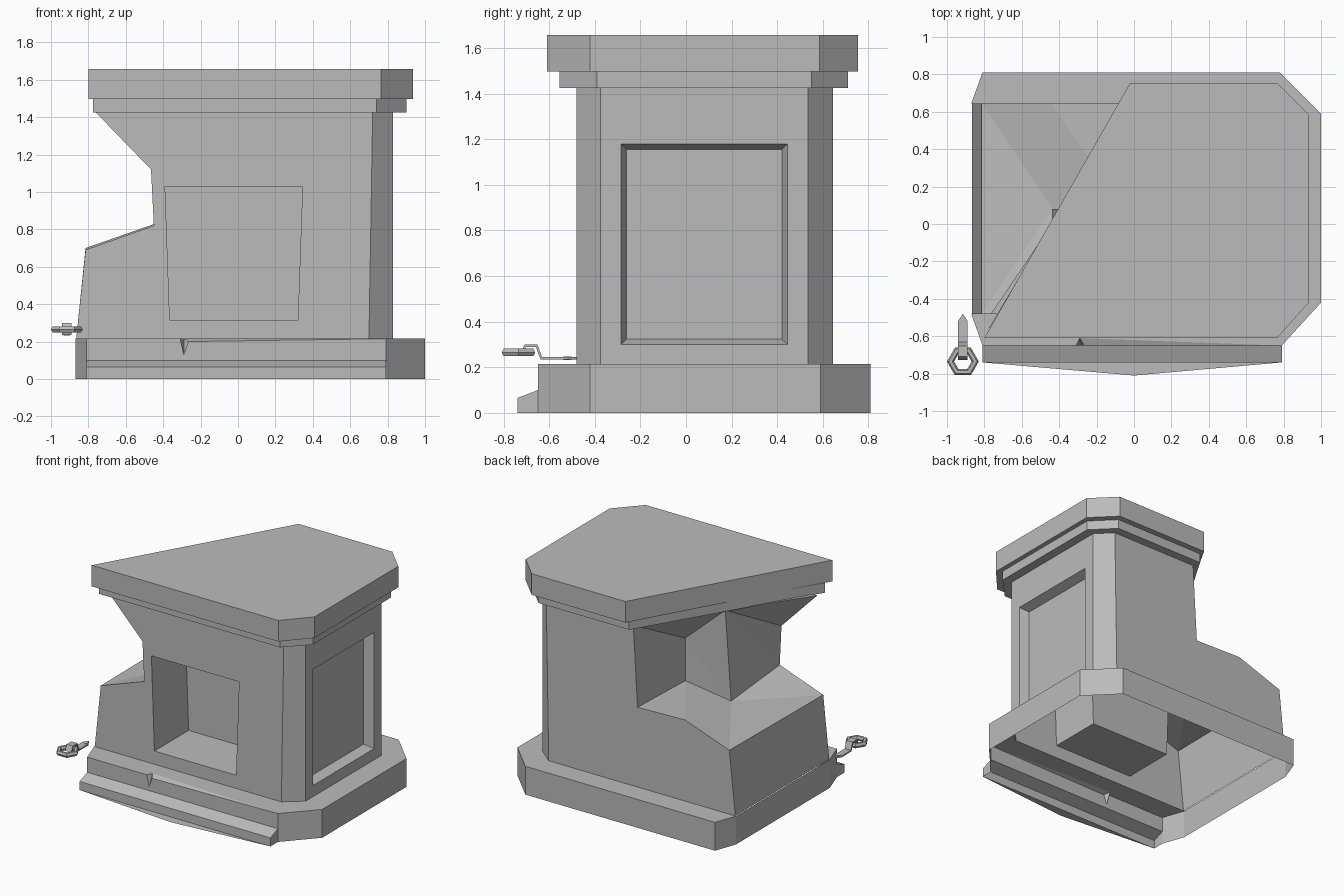
import bpy
import bmesh
from mathutils import Vector

default_cube = bpy.data.objects.get("Cube")
if default_cube:
    bpy.data.objects.remove(default_cube, do_unlink=True)

stone = bpy.data.materials.new("grey_stone")
stone.use_nodes = True
GREY = (0.5, 0.5, 0.5, 1.0)
stone.diffuse_color = GREY
stone.node_tree.nodes["Principled BSDF"].inputs["Base Color"].default_value = GREY


def build(name, faces):
    """Make a flat shaded object from faces given as lists of points."""
    bm = bmesh.new()
    for points in faces:
        bm.faces.new([bm.verts.new(p) for p in points])
    bmesh.ops.remove_doubles(bm, verts=bm.verts, dist=0.0005)
    bmesh.ops.recalc_face_normals(bm, faces=bm.faces)
    mesh = bpy.data.meshes.new(name)
    bm.to_mesh(mesh)
    bm.free()
    mesh.materials.append(stone)
    obj = bpy.data.objects.new(name, mesh)
    bpy.context.collection.objects.link(obj)
    return obj


def loft(bottom, top):
    """Side quads and end caps between two matching loops."""
    count = len(bottom)
    sides = [[bottom[i], bottom[(i + 1) % count], top[(i + 1) % count], top[i]]
             for i in range(count)]
    return sides + [bottom, top]


def at_height(outline, z):
    return [(x, y, z) for x, y in outline]


def apply_modifier(obj, modifier):
    bpy.context.view_layer.objects.active = obj
    bpy.ops.object.modifier_apply(modifier=modifier.name)


def carve(target, cutter):
    modifier = target.modifiers.new("recess", "BOOLEAN")
    modifier.operation = "DIFFERENCE"
    modifier.solver = "EXACT"
    modifier.object = cutter
    apply_modifier(target, modifier)
    bpy.data.objects.remove(cutter, do_unlink=True)


# Shared levels and planes of the pedestal body
FRONT, BACK = -0.48, 0.645
FLOOR, NECK = 0.215, 1.43
LEFT = -0.865

# Body corners, from the front left round to the back
front_low, front_top = (0.7, FRONT, FLOOR), (0.72, FRONT, NECK)
chamfer = [(0.83, -0.375), (0.83, 0.535)]
side_low, side_top = at_height(chamfer, FLOOR), at_height(chamfer, NECK)
back_low, back_top = (0.7, BACK, FLOOR), (0.72, BACK, NECK)
left_front, left_back = (LEFT, FRONT, FLOOR), (LEFT, BACK, FLOOR)

# Corners of the broken left side
ledge_front, ledge_back = (-0.815, FRONT, 0.69), (-0.815, BACK, 0.7)
waist_front, overhang_front = (-0.45, FRONT, 0.82), (-0.465, FRONT, 1.12)
ledge_mid, waist_back = (-0.443, BACK, 0.83), (-0.045, BACK, 0.82)
rim_front, rim_mid, rim_back = (-0.765, FRONT, NECK), (-0.385, 0.08, NECK), (-0.01, BACK, NECK)
inner_low, inner_top = (-0.055, 0.085, 0.81), (-0.05, 0.08, 1.13)
ridge_low = (-0.435, 0.08, 0.755)

body = build("broken_body", [
    # outer walls
    [left_front, front_low, front_top, rim_front, overhang_front, waist_front, ledge_front],
    [front_low, side_low[0], side_top[0], front_top],
    [*side_low, *reversed(side_top)],
    [side_low[1], back_low, back_top, side_top[1]],
    [back_low, left_back, ledge_back, ledge_mid, waist_back, rim_back, back_top],
    [left_back, left_front, ledge_front, ledge_back],
    # top and floor
    [front_top, *side_top, back_top, rim_back, rim_mid, rim_front],
    [left_front, front_low, *side_low, back_low, left_back],
    # broken faces
    [rim_back, rim_mid, inner_top],
    [rim_back, inner_top, inner_low], [rim_back, inner_low, waist_back],
    [inner_top, rim_mid, ridge_low], [inner_top, ridge_low, inner_low],
    [rim_mid, rim_front, overhang_front],
    [rim_mid, overhang_front, waist_front], [rim_mid, waist_front, ridge_low],
    # ledge
    [waist_back, inner_low, ledge_mid],
    [ledge_mid, inner_low, ridge_low], [ledge_mid, ridge_low, ledge_back],
    [ledge_back, ridge_low, ledge_front],
    [ledge_front, ridge_low, waist_front],
])

# Deep niche in the front
niche = [(-0.365, 0.315), (0.32, 0.315), (0.345, 1.03), (-0.39, 1.03)]
carve(body, build("niche_cutter", loft([(x, FRONT - 0.1, z) for x, z in niche],
                                       [(x, -0.07, z) for x, z in niche])))


# Bevelled panel in the side
def panel_loop(x, inset):
    low, high = 0.3 + inset, 1.18 - inset
    near, far = -0.285 + inset, 0.445 - inset
    return [(x, near, low), (x, far, low), (x, far, high), (x, near, high)]


carve(body, build("panel_cutter", loft(panel_loop(0.9, -0.025), panel_loop(0.76, 0.025))))

# The body is hollow underneath
bm = bmesh.new()
bm.from_mesh(body.data)
floor_faces = [f for f in bm.faces if f.calc_center_median().z < FLOOR + 0.01]
bmesh.ops.delete(bm, geom=floor_faces, context="FACES")
bm.to_mesh(body.data)
bm.free()

# Base: a hollow skirt with a flat rim around the body
skirt = [(-0.87, FRONT), (-0.81, -0.65), (0.79, -0.65), (1, -0.42),
         (1, 0.59), (0.78, 0.81), (-0.81, 0.81), (-0.87, BACK)]
low, high = at_height(skirt, 0), at_height(skirt, FLOOR)
foot = [front_low, *side_low, back_low]
walls = [[low[i - 1], low[i], high[i], high[i - 1]] for i in range(8) if i != 2]
rims = [[foot[i], high[i + 2], high[i + 3], foot[i + 1]] for i in range(3)]
rims.append([back_low, high[5], high[6], high[7]])

# Front of the base, with a small wedge-shaped crack
crack_left, crack_right = (-0.31, -0.65, FLOOR), (-0.265, -0.65, 0.2)
crack_tip, crack_back = (-0.29, -0.65, 0.13), (-0.29, -0.61, FLOOR)
step_top = [(x, -0.65, 0.1) for x in (-0.81, 0.79)]
base_front = [
    [step_top[0], crack_tip, crack_left, high[1]],
    [step_top[0], step_top[1], high[2], crack_right, crack_tip],
    [crack_left, crack_tip, crack_back],
    [crack_right, crack_tip, crack_back],
    [high[0], high[1], crack_left, crack_back, front_low],
    [crack_back, crack_right, high[2]],
    [crack_back, high[2], front_low],
]
build("base", walls + rims + base_front)

# Front step with a sloping tread and a shallow ground flap
profile = [(-0.74, 0), (-0.74, 0.065), (-0.65, 0.1), (-0.65, 0)]
ends = [[(x, y, z) for y, z in profile] for x in (-0.81, 0.79)]
left_end, right_end = ends
step = [[left_end[i], right_end[i], right_end[i + 1], left_end[i + 1]] for i in range(2)]
flap = [left_end[0], (0, -0.81, 0), right_end[0]]
build("front_step", step + ends + [flap])


# Neck moulding and cap slab, both snapped off along a diagonal
def slab(name, outline, bottom, top):
    return build(name, loft(at_height(outline, bottom), at_height(outline, top)))


slab("neck_moulding", [(-0.775, -0.555), (0.74, -0.555), (0.9, -0.39),
                       (0.9, 0.55), (0.74, 0.71), (-0.02, 0.71)], 1.425, 1.5)
slab("cap_slab", [(-0.8, -0.61), (0.765, -0.61), (0.935, -0.42),
                  (0.935, 0.585), (0.765, 0.755), (-0.02, 0.755)], 1.497, 1.657)

# Chain link: a six-sided ring
CHAIN_X = -0.915
bpy.ops.mesh.primitive_torus_add(major_segments=6, minor_segments=6, major_radius=0.066,
                                 minor_radius=0.019, location=(CHAIN_X, -0.735, 0.265))
ring = bpy.context.object
ring.name = "chain_ring"
ring.data.materials.append(stone)

# Bent strap with a pointed end, hooked through the ring
bends = [(-0.52, 0.24), (-0.635, 0.24), (-0.655, 0.295), (-0.705, 0.295), (-0.722, 0.255)]
rows = [[(CHAIN_X - 0.026, y, z), (CHAIN_X + 0.026, y, z)] for y, z in bends]
strips = [[a[0], a[1], b[1], b[0]] for a, b in zip(rows, rows[1:])]
strap = build("chain_strap", strips + [[*rows[0], (CHAIN_X, -0.48, 0.24)]])
thickness = strap.modifiers.new("thickness", "SOLIDIFY")
thickness.thickness = 0.012
thickness.offset = 0

# Rivet near the point of the strap
bpy.ops.mesh.primitive_cylinder_add(vertices=8, radius=0.018, depth=0.016,
                                    location=(CHAIN_X, -0.52, 0.24))
rivet = bpy.context.object
rivet.name = "strap_rivet"
rivet.data.materials.append(stone)
